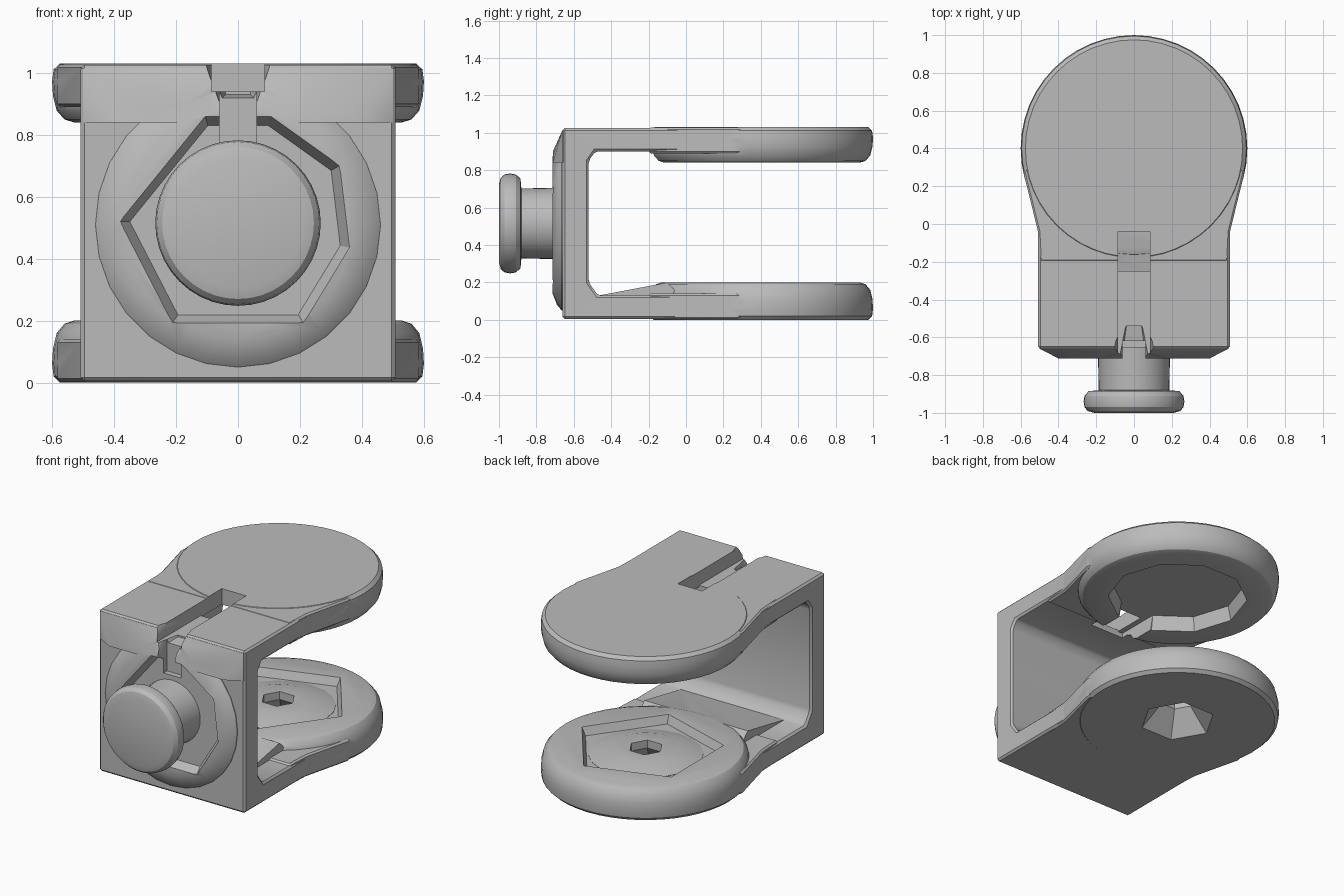
import bpy, bmesh, math
from mathutils import Vector, Matrix

cube = bpy.data.objects.get("Cube")
if cube:
    bpy.data.objects.remove(cube, do_unlink=True)

grey = bpy.data.materials.new("light grey")
grey.use_nodes = True
GREY = (0.5, 0.5, 0.5, 1)
grey.diffuse_color = GREY
bsdf = next(n for n in grey.node_tree.nodes if n.type == 'BSDF_PRINCIPLED')
bsdf.inputs["Base Color"].default_value = GREY


def finish(bm, name):
    bmesh.ops.recalc_face_normals(bm, faces=bm.faces)
    mesh = bpy.data.meshes.new(name)
    bm.to_mesh(mesh)
    bm.free()
    mesh.materials.append(grey)
    ob = bpy.data.objects.new(name, mesh)
    bpy.context.collection.objects.link(ob)
    return ob


def extrude(name, outline, axis, lo, hi, bevel=0):
    """Extrude a 2D outline along x, y or z."""
    place = {'x': lambda a, b, t: (t, a, b), 'y': lambda a, b, t: (a, t, b),
             'z': lambda a, b, t: (a, b, t)}[axis]
    bm = bmesh.new()
    face = bm.faces.new([bm.verts.new(place(a, b, lo)) for a, b in outline])
    top = bmesh.ops.extrude_face_region(bm, geom=[face])['geom']
    shift = Vector(place(0, 0, hi - lo))
    bmesh.ops.translate(bm, vec=shift, verts=[v for v in top if isinstance(v, bmesh.types.BMVert)])
    bmesh.ops.recalc_face_normals(bm, faces=bm.faces)
    if bevel:
        bmesh.ops.bevel(bm, geom=bm.edges[:], offset=bevel, segments=1, affect='EDGES')
    return finish(bm, name)


def lathe(name, profile, centre, steps=48, forward=False):
    """Revolve (radius, height) pairs about z, or about the front axis."""
    bm = bmesh.new()
    rings = []
    for r, h in profile:
        rings.append([bm.verts.new((r * math.cos(a), r * math.sin(a), h))
                      for a in (2 * math.pi * i / steps for i in range(steps))])
    for low, high in zip(rings, rings[1:]):
        for i in range(steps):
            j = (i + 1) % steps
            bm.faces.new((low[i], low[j], high[j], high[i]))
    bm.faces.new(rings[0])
    bm.faces.new(rings[-1])
    if forward:
        bm.transform(Matrix.Rotation(math.pi / 2, 4, 'X'))
    bm.transform(Matrix.Translation(centre))
    return finish(bm, name)


def hull(name, points):
    bm = bmesh.new()
    for p in points:
        bm.verts.new(p)
    bmesh.ops.convex_hull(bm, input=bm.verts[:])
    return finish(bm, name)


def box(name, x, y, z):
    return hull(name, [(a, b, c) for a in x for b in y for c in z])


def combine(target, other, operation):
    mod = target.modifiers.new("combine", 'BOOLEAN')
    mod.operation = operation
    mod.solver = 'EXACT'
    mod.object = other
    bpy.ops.object.select_all(action='DESELECT')
    bpy.context.view_layer.objects.active = target
    target.select_set(True)
    bpy.ops.object.modifier_apply(modifier=mod.name)
    bpy.data.objects.remove(other, do_unlink=True)


# U-shaped bracket with chamfered inner corners
side = [(-.66, .005), (.2, .005), (.2, .13), (-.47, .13), (-.52, .2),
        (-.52, .85), (-.485, .9), (.2, .9), (.2, 1.025), (-.66, 1.025)]
bracket = extrude("bracket", side, 'x', -.508, .508, .012)

# Necks widening into the round pads
neck = [(-.5, -.2), (.5, -.2), (.508, -.04), (.585, .27), (.5, .5),
        (-.5, .5), (-.585, .27), (-.508, -.04)]
parts = [extrude("lower_neck", neck, 'z', .003, .14, .01),
         extrude("upper_neck", neck, 'z', .89, 1.027, .01)]

# Round pads with softened inner rims
pad = [(.575, 0), (.595, .02), (.6, .06), (.597, .11), (.585, .16), (.56, .19), (.53, .2)]
parts.append(lathe("lower_pad", pad, (0, .4, 0)))
parts.append(lathe("upper_pad", [(r, 1.03 - h * .95) for r, h in pad], (0, .4, 0)))

# Ramp from the bracket up to the lower pad
parts.append(extrude("ramp", [(-.46, .1), (-.46, .131), (-.1, .199), (0, .1)], 'x', -.36, .36))

# Raised boss on the front
parts.append(lathe("boss", [(.46, .6), (.46, .665), (.43, .69), (.37, .713)], (0, 0, .51), 28, True))

# Sloping cheeks above the boss
for s in (-1, 1):
    parts.append(hull("cheek", [(s * x, y, z) for x, y, z in (
        (.5, -.6, .84), (.01, -.6, .84), (.5, -.6, 1.015), (.01, -.6, 1.015),
        (.5, -.66, .84), (.5, -.66, 1.015), (.01, -.66, 1.015), (.01, -.67, .84),
        (.4, -.712, .84), (.13, -.712, .84), (.17, -.712, .9), (.3, -.712, .88))]))
for part in parts:
    combine(bracket, part, 'UNION')

# Six-sided pocket in the boss
pocket = [(-.1, .84), (-.36, .52), (-.2, .21), (.2, .21), (.34, .44), (.31, .69), (.1, .84)]
cutters = [hull("pocket", [(x * k, y, .51 + (z - .51) * k)
                           for k, y in ((.97, -.655), (1.1, -.74)) for x, z in pocket])]

# Slot, groove and flared mouth in the upper arm
cutters += [box("slot", (-.085, .085), (-.25, -.04), (.8, 1.2)),
            box("groove", (-.085, .085), (-.8, -.2), (.94, 1.2)),
            box("channel", (-.06, .06), (-.8, -.62), (.74, 1.2)),
            hull("mouth", [(s * x, y, z) for s in (-1, 1) for x, y, z in (
                (.04, -.54, .93), (.07, -.54, 1.2), (.07, -.76, .9), (.2, -.76, 1.2))])]


def polygon_cut(name, sides, low, high, turn):
    return lathe(name, [low, high], (0, .4, 0), sides)


# Recess and entry under the upper pad
cutters += [lathe("upper_recess", [(.42, .8), (.39, .93)], (0, .4, 0), 10),
            box("entry", (-.12, .12), (-.25, .1), (.8, .93))]

# Five-sided recess in the lower pad
cutters.append(lathe("lower_recess", [(.42, .15), (.47, .25)], (0, .4, 0), 5))
for cutter in cutters:
    combine(bracket, cutter, 'DIFFERENCE')

# Hub with a tapered six-sided hole through it
combine(bracket, lathe("hub", [(.33, .1), (.33, .152), (.2, .19)], (0, .4, 0), 20), 'UNION')
combine(bracket, lathe("hole", [(.24, -.02), (.1, .14), (.1, .3)], (0, .4, 0), 6), 'DIFFERENCE')

# Knob on a round shaft
knob = lathe("knob", [(.2, .6), (.19, .72), (.187, .88), (.24, .885), (.262, .91),
                      (.267, .94), (.262, .97), (.245, .99), (.21, 1)], (0, 0, .515), 40, True)

for ob in (bracket, knob):
    bpy.ops.object.select_all(action='DESELECT')
    bpy.context.view_layer.objects.active = ob
    ob.select_set(True)
    bpy.ops.object.shade_smooth_by_angle(angle=math.radians(30))
